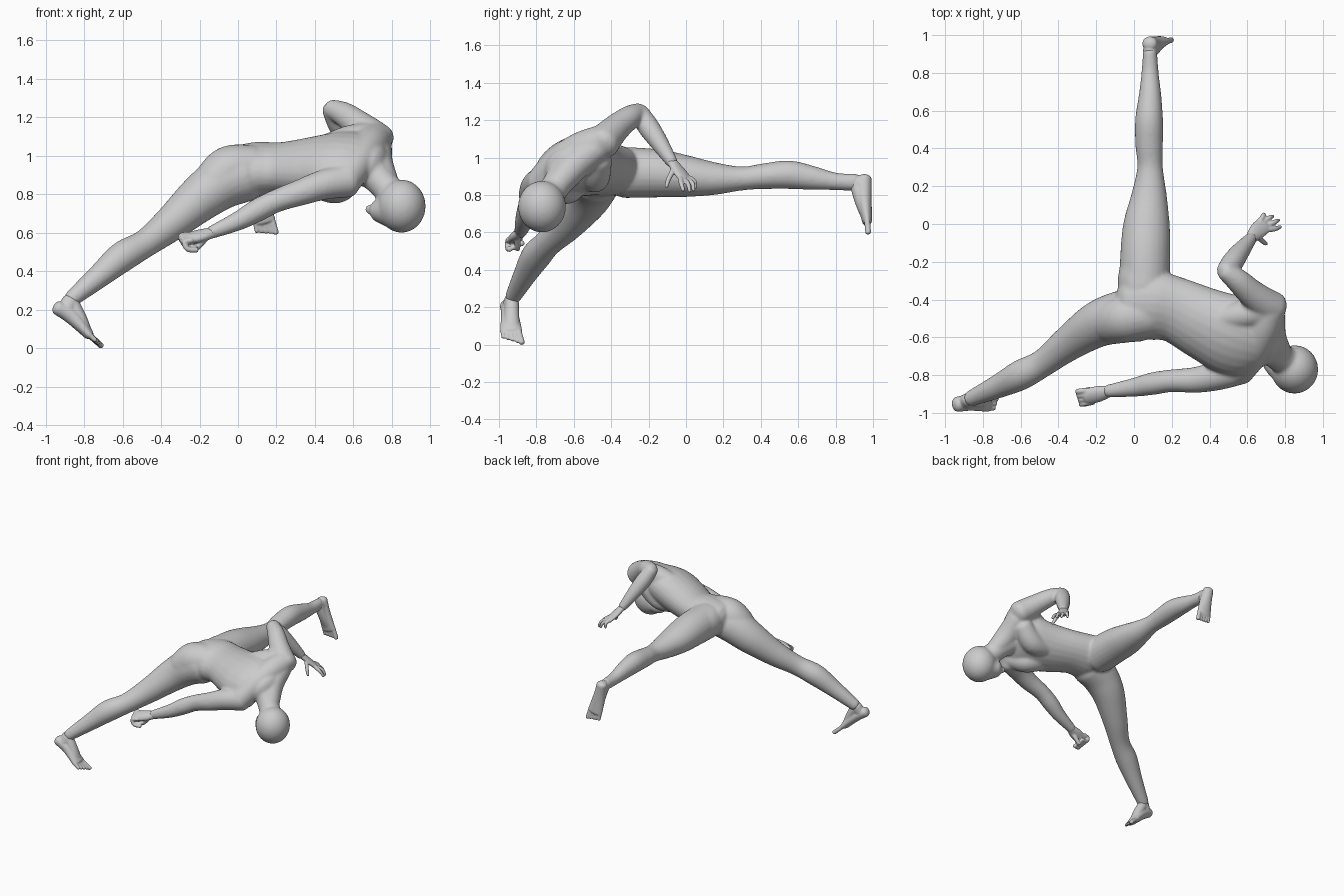
import bpy, bmesh, math
from mathutils import Vector as V, Matrix

parts = []


def add_part(name, bm):
    bmesh.ops.recalc_face_normals(bm, faces=bm.faces)
    me = bpy.data.meshes.new(name)
    bm.to_mesh(me)
    bm.free()
    ob = bpy.data.objects.new(name, me)
    bpy.context.collection.objects.link(ob)
    parts.append(ob)


def blob(name, c, r):
    bm = bmesh.new()
    r = r if isinstance(r, tuple) else (r, r, r)
    m = Matrix.Translation(c) @ Matrix.Diagonal((*r, 1))
    bmesh.ops.create_icosphere(bm, subdivisions=4, radius=1, matrix=m)
    add_part(name, bm)


def spline(a, b, c, d, t):
    return 0.5 * (2 * b + (c - a) * t + (2 * a - 5 * b + 4 * c - d) * t * t + (3 * b - a - 3 * c + d) * t ** 3)


def limb(name, pts, ref=(0, 0, 1), ref2=None, steps=6, n=24, cap=0.7):
    """Closed elliptical tube: points are x, y, z, radius along ref[, other radius]."""
    pts = [p if len(p) == 5 else (*p, p[3]) for p in pts]
    P = [pts[0]] + pts + [pts[-1]]
    rows = []
    for i in range(1, len(P) - 2):
        for k in range(steps):
            rows.append([spline(*[P[i + j][a] for j in (-1, 0, 1, 2)], k / steps) for a in range(5)])
    rows.append(list(pts[-1]))
    cen = [V(r[:3]) for r in rows]
    ref, ref2 = V(ref), V(ref2 or ref)
    frames = []
    for i, r in enumerate(rows):
        t = (cen[min(i + 1, len(rows) - 1)] - cen[max(i - 1, 0)]).normalized()
        s = ref.lerp(ref2, i / (len(rows) - 1))
        s = (s - t * s.dot(t)).normalized()
        frames.append((cen[i], t, s, t.cross(s), r[3], r[4]))

    def dome(f, sign):
        c, t, s, u, rx, ry = f
        return [(c + t * sign * cap * min(rx, ry) * math.sin(a), t, s, u, rx * math.cos(a), ry * math.cos(a))
                for a in (0.4, 0.8, 1.15, 1.45)]
    frames = dome(frames[0], -1)[::-1] + frames + dome(frames[-1], 1)
    bm = bmesh.new()
    rings = [[bm.verts.new(c + s * rx * math.cos(q * math.tau / n) + u * ry * math.sin(q * math.tau / n))
              for q in range(n)] for c, t, s, u, rx, ry in frames]
    for a, b in zip(rings, rings[1:]):
        for q in range(n):
            bm.faces.new((a[q], a[(q + 1) % n], b[(q + 1) % n], b[q]))
    bm.faces.new(rings[0][::-1])
    bm.faces.new(rings[-1])
    add_part(name, bm)


def foot(name, ankle, heel, ball, tip, side):
    """Heel-to-ball wedge plus five toes; side points to the big toe."""
    ankle, heel, ball, tip, side = map(V, (ankle, heel, ball, tip, side))
    mid = heel.lerp(ball, 0.45).lerp(ankle, 0.2)
    limb(name, [(*heel, .04, .038), (*mid, .046, .042), (*ball, .06, .027)], side)
    limb(name + "_ankle", [(*ankle, .038, .044), (*ankle.lerp(heel.lerp(ball, .2), .7), .04, .046)], side)
    limb(name + "_instep", [(*ankle, .036, .038), (*ankle.lerp(ball, .5), .04, .036), (*ball, .046, .022)], side)
    for i in range(5):
        o = side * (0.048 - 0.024 * i)
        end = ball.lerp(tip, 1 - 0.09 * i) + o
        limb(name + "_toe", [(*(ball + o * .9), .016), (*end, .016 if i == 0 else .012)], side, n=12)


# torso, twisting from the hips to the shoulders
limb("torso", [(-.01, -.43, .92, .165, .128), (.1, -.43, .93, .187, .138), (.22, -.455, .935, .178, .13),
               (.38, -.53, .945, .20, .145), (.52, -.59, .96, .224, .15), (.63, -.62, .97, .205, .13),
               (.70, -.64, .955, .13, .10)], (.15, .97, .2), (.39, .77, .51))
limb("chest_upper", [(.42, -.48, .895, .06), (.57, -.49, .90, .085), (.68, -.47, .99, .075)])
limb("chest_lower", [(.36, -.59, .86, .06), (.50, -.64, .835, .085), (.57, -.73, .87, .075)])

# shoulder girdle and neck muscles
limb("shoulder_girdle", [(.56, -.765, .875, .085), (.63, -.67, .975, .09), (.68, -.56, 1.045, .092),
                         (.71, -.46, 1.08, .092)])
limb("shoulder_blade", [(.46, -.50, 1.05, .06), (.58, -.48, 1.08, .078), (.70, -.45, 1.09, .085)])
limb("neck_muscle", [(.72, -.48, 1.05, .08), (.72, -.59, .965, .085), (.765, -.68, .865, .07)])

# buttocks
limb("buttock_standing", [(-.12, -.52, .865, .115), (-.04, -.495, .925, .128), (.08, -.48, .935, .12)])
limb("buttock_raised", [(.05, -.20, .92, .115), (.035, -.31, .928, .122), (.06, -.40, .935, .12)])

# neck and head turned back toward the body
limb("neck", [(.66, -.62, .96, .11), (.74, -.68, .87, .08), (.83, -.75, .77, .08)])
blob("cranium", (.85, -.77, .737), (.125, .128, .138))
limb("face", [(.83, -.76, .725, .11, .11), (.77, -.735, .715, .085, .09), (.735, -.715, .712, .062, .072)])
blob("nose", (.683, -.705, .72), (.024, .02, .026))

# standing leg
limb("standing_leg", [(.03, -.48, .90, .142), (-.08, -.495, .86, .138), (-.2, -.535, .775, .121),
                      (-.35, -.635, .645, .093), (-.48, -.735, .545, .074), (-.60, -.80, .475, .08),
                      (-.72, -.86, .375, .063), (-.865, -.925, .255, .043)])
foot("standing_foot", (-.87, -.93, .245), (-.935, -.955, .208), (-.775, -.935, .07), (-.715, -.925, .016),
     (.1, .98, -.1))

# raised leg
limb("raised_leg", [(.055, -.33, .92, .135, .137), (.06, -.15, .915, .132, .129), (.067, 0, .90, .123, .112),
                    (.08, .15, .887, .095, .088), (.085, .3, .888, .068, .064), (.08, .42, .9, .073, .069),
                    (.08, .55, .908, .074, .076), (.085, .68, .89, .06, .064), (.085, .8, .872, .046, .047),
                    (.085, .91, .868, .038, .046)], (1, 0, 0))
foot("raised_foot", (.085, .91, .868), (.083, .955, .884), (.135, .968, .66), (.15, .974, .59), (.97, 0, .2))

# bent upper arm with an open hand
limb("upper_arm", [(.735, -.445, 1.075, .088), (.69, -.42, 1.11, .085), (.62, -.365, 1.165, .074),
                   (.55, -.30, 1.215, .064), (.487, -.252, 1.243, .05)])
limb("upper_forearm", [(.485, -.25, 1.243, .05), (.52, -.205, 1.17, .058), (.56, -.15, 1.09, .051),
                       (.62, -.075, .975, .033)])
limb("upper_hand", [(.62, -.075, .975, .031, .024), (.655, -.035, .925, .045, .021),
                    (.69, -.005, .885, .046, .018)], (.75, -.6, -.1))
for root, mid, tip in [((.66, -.07, .93), (.685, -.095, .88), (.70, -.105, .845)),
                       ((.715, -.03, .885), (.75, -.025, .86), (.775, -.015, .825)),
                       ((.70, -.01, .88), (.745, .01, .86), (.765, .02, .82)),
                       ((.685, .01, .88), (.72, .035, .86), (.735, .04, .825)),
                       ((.67, .02, .89), (.685, .045, .87), (.685, .05, .84))]:
    limb("upper_hand_finger", [(*root, .015), (*mid, .013), (*tip, .01)], n=12)

# straighter lower arm with a loosely closed hand
limb("lower_arm", [(.57, -.76, .87, .088), (.45, -.80, .85, .079), (.33, -.825, .81, .069),
                   (.2, -.83, .765, .06), (.1, -.845, .715, .06), (0, -.865, .66, .05),
                   (-.14, -.885, .60, .034)])
across = V((.25, -.85, -.4)).normalized()
limb("lower_hand", [(-.13, -.885, .60, .031, .027), (-.19, -.90, .585, .045, .029),
                    (-.255, -.915, .57, .045, .026)], across)
for i in range(4):
    o = across * (-.038 + .025 * i)
    pts = [V((-.25, -.915, .575)) + o, V((-.287, -.92, .565)) + o, V((-.27, -.92, .53)) + o,
           V((-.225, -.91, .525)) + o]
    limb("lower_hand_finger", [(*p, .015) for p in pts], across, n=12)
limb("lower_hand_thumb", [(-.17, -.90, .57, .018), (-.205, -.90, .53, .016), (-.225, -.90, .51, .013)], n=12)


def fuse(name, obs, voxel, smooth):
    """Join parts and blend them into one smooth skin."""
    bpy.ops.object.select_all(action='DESELECT')
    for ob in obs:
        ob.select_set(True)
    bpy.context.view_layer.objects.active = obs[0]
    bpy.ops.object.join()
    ob = bpy.context.object
    ob.name = name
    rm = ob.modifiers.new("skin", 'REMESH')
    rm.mode = 'VOXEL'
    rm.voxel_size = voxel
    rm.use_smooth_shade = True
    sm = ob.modifiers.new("soften", 'SMOOTH')
    sm.factor = 0.5
    sm.iterations = smooth


# fine skin for the hands, feet and face, softer skin for the body
keys = ("hand", "foot")
ends = [o for o in parts if any(k in o.name for k in keys)]
trunk = [o for o in parts if o not in ends]
fuse("hands_and_feet", ends, 0.005, 4)
fuse("body", trunk, 0.0085, 14)
